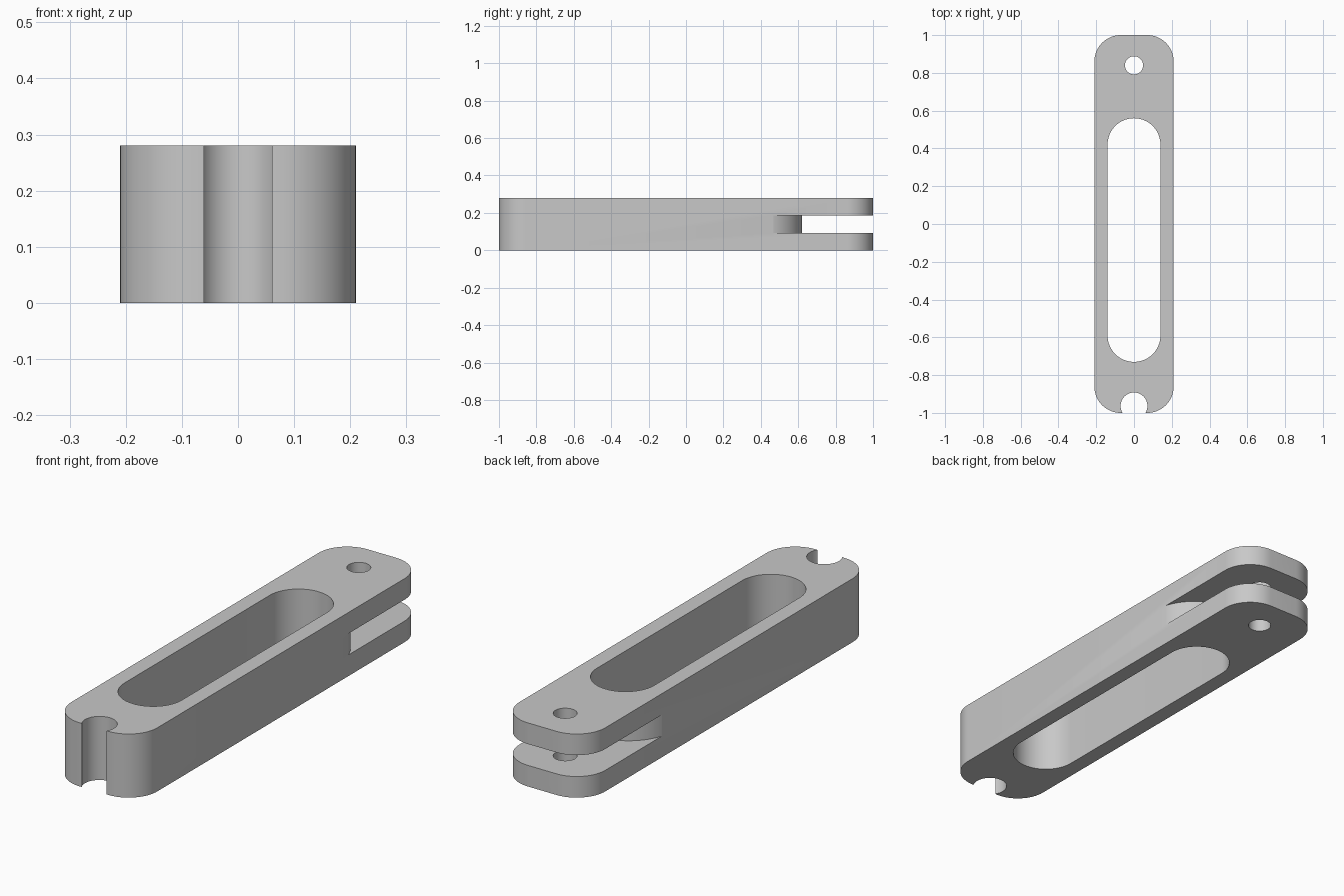
import bpy, bmesh
from math import pi, cos, sin

cube = bpy.data.objects.get("Cube")
if cube:
    bpy.data.objects.remove(cube, do_unlink=True)

HALF_W, HEIGHT, CORNER = 0.21, 0.28, 0.14

grey = bpy.data.materials.new("light grey")
grey.use_nodes = True
grey.diffuse_color = (0.58, 0.58, 0.58, 1)
grey.node_tree.nodes["Principled BSDF"].inputs["Base Color"].default_value = grey.diffuse_color


def arc(cx, cy, r, start, end, steps):
    """Points on an arc, angles in quarter turns."""
    angles = [(start + (end - start) * i / steps) * pi / 2 for i in range(steps + 1)]
    return [(cx + r * cos(a), cy + r * sin(a)) for a in angles]


def prism(name, outline, z0, z1):
    """Extrude a flat outline between two heights."""
    bm = bmesh.new()
    face = bm.faces.new([bm.verts.new((x, y, z0)) for x, y in outline])
    top = bmesh.ops.extrude_face_region(bm, geom=[face])["geom"]
    bmesh.ops.translate(bm, vec=(0, 0, z1 - z0),
                        verts=[v for v in top if isinstance(v, bmesh.types.BMVert)])
    bmesh.ops.recalc_face_normals(bm, faces=bm.faces)
    mesh = bpy.data.meshes.new(name)
    bm.to_mesh(mesh)
    bm.free()
    mesh.materials.append(grey)
    obj = bpy.data.objects.new(name, mesh)
    bpy.context.collection.objects.link(obj)
    return obj


# Body: long bar with four rounded corners
ix, iy = HALF_W - CORNER, 1 - CORNER
outline = []
for i, (cx, cy) in enumerate([(ix, iy), (-ix, iy), (-ix, -iy), (ix, -iy)]):
    outline += arc(cx, cy, CORNER, i, i + 1, 16)
body = prism("link_body", outline, 0, HEIGHT)

# Cutters: long window, pivot hole, open front notch, fork gap with rounded root
low, high = -0.1, HEIGHT + 0.1
window = arc(0, 0.42, 0.14, 0, 2, 32) + arc(0, -0.59, 0.14, 2, 4, 32)
hole = arc(0, 0.84, 0.048, 0, 4, 40)[:-1]
notch = arc(0, -0.963, 0.071, 0, 4, 48)[:-1]
gap = [(-0.3, 0.4)] + arc(0, 0.4, 0.22, 2, 0, 40) + [(0.3, 0.4), (0.3, 1.1), (-0.3, 1.1)]
cutters = [
    prism("window_cutter", window, low, high),
    prism("hole_cutter", hole, low, high),
    prism("notch_cutter", notch, low, high),
    prism("fork_gap_cutter", gap, 0.093, 0.187),
]

bpy.ops.object.select_all(action="DESELECT")
bpy.context.view_layer.objects.active = body
body.select_set(True)
for cutter in cutters:
    cutter.hide_render = True
    mod = body.modifiers.new(cutter.name, "BOOLEAN")
    mod.operation = "DIFFERENCE"
    mod.solver = "EXACT"
    mod.object = cutter
    bpy.ops.object.modifier_apply(modifier=mod.name)
    bpy.data.objects.remove(cutter, do_unlink=True)

bpy.ops.object.shade_smooth_by_angle(angle=pi / 6)
